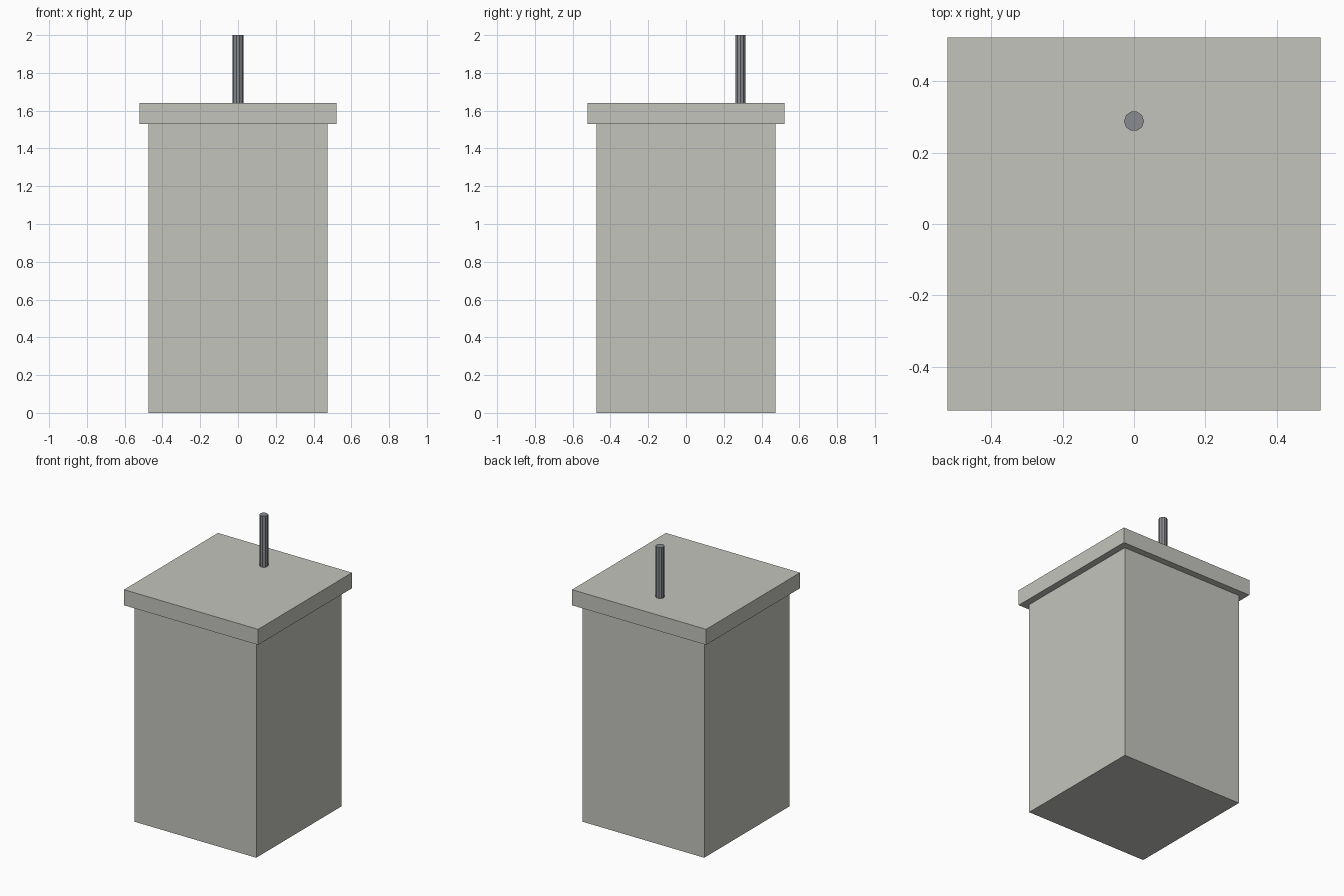
import bpy
import math

if "Cube" in bpy.data.objects:
    bpy.data.objects.remove(bpy.data.objects["Cube"])


def material(name, rgb):
    m = bpy.data.materials.new(name)
    m.diffuse_color = (*rgb, 1)
    m.use_nodes = True
    m.node_tree.nodes["Principled BSDF"].inputs["Base Color"].default_value = m.diffuse_color
    return m


def box(name, width, z0, z1, mat):
    bpy.ops.mesh.primitive_cube_add(size=1, location=(0, 0, (z0 + z1) / 2))
    ob = bpy.context.object
    ob.name = name
    ob.scale = (width, width, z1 - z0)
    bpy.ops.object.transform_apply(location=False, rotation=False, scale=True)
    ob.data.materials.append(mat)
    return ob


stone = material("stone", (0.55, 0.55, 0.51))
metal = material("metal", (0.25, 0.26, 0.28))

# Square pillar and its overhanging cap
box("pillar_body", 0.95, 0.0, 1.53, stone)
box("pillar_cap", 1.045, 1.53, 1.64, stone)

# Thin ten-sided rod standing toward the back of the cap
bpy.ops.mesh.primitive_cylinder_add(
    vertices=10, radius=0.028, depth=0.36,
    location=(0, 0.288, 1.82), rotation=(0, 0, math.pi / 2))
rod = bpy.context.object
rod.name = "rod"
rod.data.materials.append(metal)
